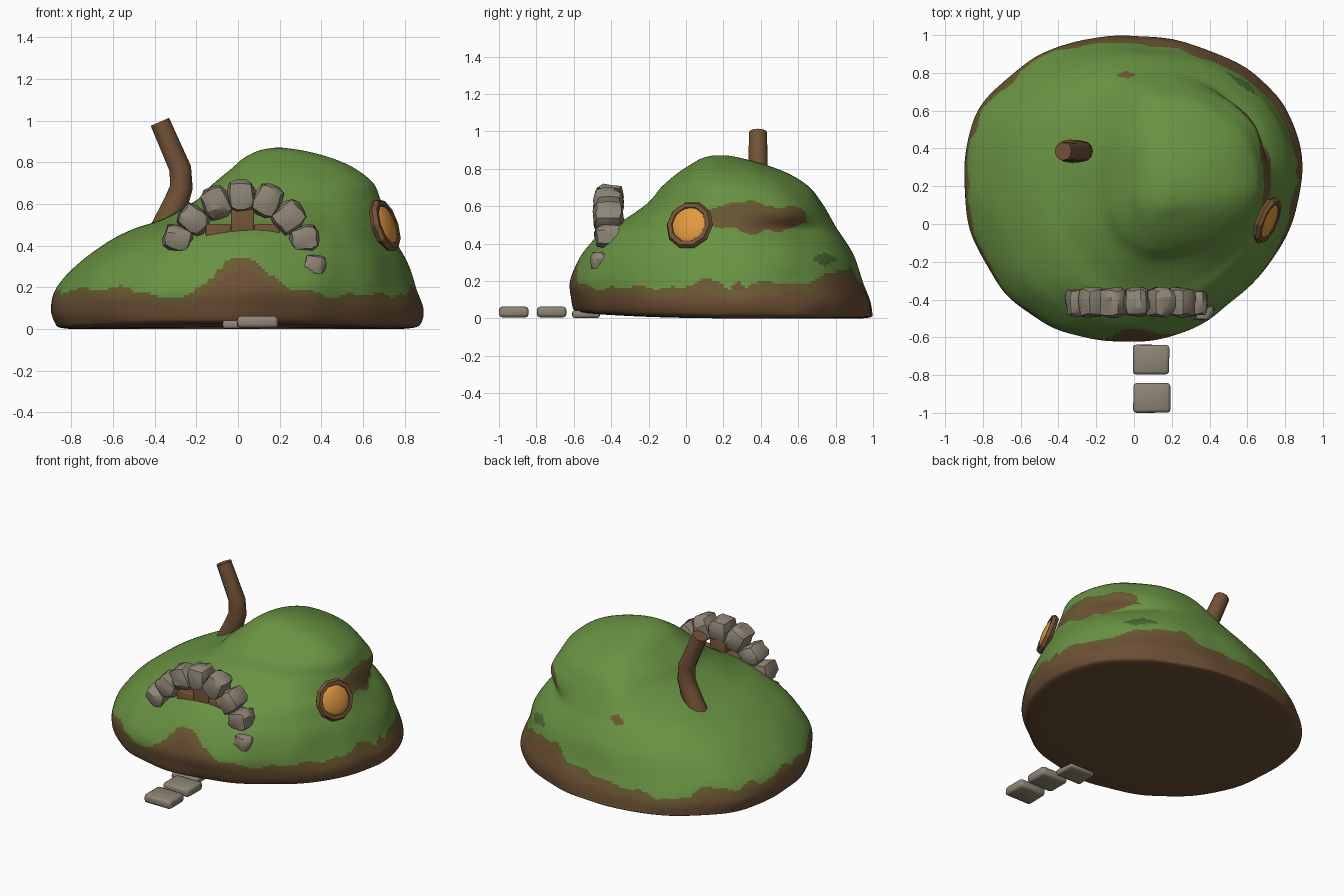
import bpy, bmesh, math, random
from mathutils import Vector, noise

random.seed(4)
cube = bpy.data.objects.get("Cube")
if cube:
    bpy.data.objects.remove(cube, do_unlink=True)


def material(name, *rgb):
    mat = bpy.data.materials.new(name)
    mat.use_nodes = True
    mat.diffuse_color = (*rgb, 1)
    mat.node_tree.nodes["Principled BSDF"].inputs["Base Color"].default_value = (*rgb, 1)
    return mat


GRASS = material("grass_green", .14, .29, .055)
SOIL = material("soil_brown", .15, .078, .034)
TURF = material("turf_edge_olive_brown", .14, .098, .032)
MOSS = material("dark_moss", .07, .14, .035)
WOOD = material("wood_brown", .17, .085, .038)
STONE = material("stone_grey", .27, .235, .18)
GLOW = material("window_amber", .75, .32, .05)


def finish(obj, *mats, angle=40):
    """Add the materials and smooth everything but the sharp edges."""
    for mat in mats:
        obj.data.materials.append(mat)
    bpy.ops.object.select_all(action='DESELECT')
    obj.select_set(True)
    bpy.context.view_layer.objects.active = obj
    bpy.ops.object.shade_smooth_by_angle(angle=math.radians(angle))
    return obj


def from_bmesh(name, bm):
    bmesh.ops.recalc_face_normals(bm, faces=bm.faces)
    mesh = bpy.data.meshes.new(name)
    bm.to_mesh(mesh)
    bm.free()
    obj = bpy.data.objects.new(name, mesh)
    bpy.context.collection.objects.link(obj)
    return obj


def bump(value, centre, width):
    return math.exp(-((value - centre) / width) ** 2)


# Hill: contour lines given as height, left, right, front and back extent
CONTOURS = [
    (0, -.8, .78, -.52, .94), (.008, -.86, .85, -.57, .99), (.03, -.88, .88, -.59, .995),
    (.1, -.9, .89, -.61, .985), (.2, -.87, .85, -.62, .945),
    (.33, -.75, .8, -.56, .9), (.42, -.62, .755, -.49, .85),
    (.48, -.5, .73, -.42, .81), (.53, -.36, .705, -.33, .78),
    (.62, -.2, .675, -.2, .725), (.7, -.12, .645, -.13, .66),
    (.77, -.03, .56, -.05, .55), (.82, .03, .45, .02, .43),
    (.855, .1, .32, .08, .3), (.87, .17, .22, .14, .22)]
STEPS, SEGMENTS = 9, 260


def contour_at(t):
    """Smooth interpolation between the contour rows."""
    last = len(CONTOURS) - 1
    i = min(int(t), last - 1)
    f = t - i
    rows = [CONTOURS[max(0, min(last, i + k))] for k in (-1, 0, 1, 2)]
    return [b + f / 2 * (c - a + f * (2*a - 5*b + 4*c - d + f * (3*(b - c) + d - a)))
            for a, b, c, d in zip(*rows)]


def hill_point(t, angle):
    z, left, right, front, back = contour_at(t)
    mid_x, mid_y = -.05 + .28 * z, .3 - .14 * z
    c, s = math.cos(angle), math.sin(angle)
    # fuller at the front right corner, leaner at the front left
    power = .95 if s > 0 else 1.07 if c > 0 else .87
    p = Vector(((right - mid_x if c > 0 else mid_x - left) * math.copysign(abs(c) ** power, c),
                (back - mid_y if s > 0 else mid_y - front) * math.copysign(abs(s) ** power, s), 0))
    # ledge on the left flank, and a gently lumpy surface
    ledge = bump(math.remainder(angle, math.tau), .6, .45)
    p *= 1 + ledge * (.05 * bump(z, .585, .07) - .06 * bump(z, .475, .045) + .02 * bump(z, .3, .08))
    p += Vector((mid_x, mid_y, z))
    lump = noise.noise(p * 4) * .014
    p.x += lump * c
    p.y = min(p.y + lump * s, 1)
    p.z = max(0, z + .025 * max(0, -s) ** 2 * bump(z, 0, .03))
    return p


bm = bmesh.new()
rings = [[bm.verts.new(hill_point(k / STEPS, math.tau * j / SEGMENTS)) for j in range(SEGMENTS)]
         for k in range((len(CONTOURS) - 1) * STEPS + 1)]
for low, high in zip(rings, rings[1:]):
    for j in range(SEGMENTS):
        n = (j + 1) % SEGMENTS
        bm.faces.new((low[j], low[n], high[n], high[j]))
for ring, centre in ((rings[0], (0, .25, .01)), (rings[-1], (.2, .18, .872))):
    hub = bm.verts.new(centre)
    for j in range(SEGMENTS):
        bm.faces.new((ring[j], ring[(j + 1) % SEGMENTS], hub))


def inside(u, v, cu, cv, ru, rv):
    return abs((u - cu) / ru) + abs((v - cv) / rv) < 1


def ground_colour(p):
    """Bare soil round the foot, a turf fringe above it and a few worn patches."""
    x, y, z = p
    angle = math.atan2(y - .25, x)
    rough = noise.noise(Vector((x * 6, y * 6, 0))) * .04
    soil = .125 + rough + .1 * bump(angle, .9, .3) - .045 * bump(angle, 2.2, .7)
    if y < .2:
        soil += .18 * bump(x, .02, .16)
    if z < soil:
        return 1
    if z < soil + .055 + noise.noise(p * 8) * .03:
        return 2
    if x > .4:
        wobble = noise.noise(p * 10) * .03
        if inside(y, z + wobble, .47, .51, .19, .055) or inside(y, z, .28, .14, .06, .06):
            return 1
        if ((y - .37) / .28) ** 2 + ((z + wobble - .54) / .075) ** 2 < 1:
            return 2
        if inside(y, z, .74, .315, .075, .038):
            return 3
    return 2 if inside(x, y, -.04, .79, .055, .022) else 0


for face in bm.faces:
    face.material_index = ground_colour(face.calc_center_median())
finish(from_bmesh("hill", bm), GRASS, SOIL, TURF, MOSS, angle=80)


def block(name, centre, size, mat, bevel, jitter=0.0):
    """Bevelled box with slightly uneven corners."""
    bm = bmesh.new()
    bmesh.ops.create_cube(bm, size=1)
    for v in bm.verts:
        v.co = Vector(a * b * (1 - random.uniform(0, jitter)) for a, b in zip(v.co, size))
    bmesh.ops.bevel(bm, geom=bm.edges[:], offset=bevel, segments=2, affect='EDGES', profile=.5)
    obj = from_bmesh(name, bm)
    obj.location = centre
    return finish(obj, mat, angle=50)


# Stepping stones
block("path_stone_outer", (.095, -.92, .034), (.2, .16, .058), STONE, .017, .04)
block("path_stone_middle", (.09, -.718, .034), (.198, .16, .058), STONE, .017, .04)
block("path_stone_inner", (.02, -.535, .022), (.19, .15, .04), STONE, .012, .04)

# Door planks, half sunk in the slope
for name, x, width, top in (("left", .14, .12, .505), ("centre", .022, .11, .585),
                            ("right", -.095, .12, .505)):
    block("door_plank_" + name, (x, -.395, top - .1), (width, .07, .2), WOOD, .006)


def rock(name, centre, size, turn):
    """Rough boulder: a rounded cube with random dents."""
    bm = bmesh.new()
    bmesh.ops.create_cube(bm, size=1)
    bmesh.ops.subdivide_edges(bm, edges=bm.edges[:], cuts=2, use_grid_fill=True)
    for v in bm.verts:
        v.co = v.co.lerp(v.co.normalized() * .6, .65) * random.uniform(.88, 1.07)
        v.co = Vector(a * b for a, b in zip(v.co, size))
    obj = from_bmesh(name, bm)
    obj.location = centre
    obj.rotation_euler.y = turn
    finish(obj, STONE, angle=32)


# Stone arch over the door
ARCH = [(-.29, .435, .125), (-.215, .525, .135), (-.105, .605, .14), (.015, .64, .135),
        (.14, .615, .14), (.245, .54, .14), (.32, .435, .125), (.367, .31, .095)]
for i, (x, z, size) in enumerate(ARCH):
    y = -.415 if i < len(ARCH) - 1 else -.456
    rock(f"arch_stone_{i + 1}", (x, y, z), (size * .92, min(.15, size * 1.12), size * 1.06),
         math.atan2(x - .02, z - .36))

# Bent chimney, thicker at the foot
curve = bpy.data.curves.new("chimney", 'CURVE')
curve.dimensions = '3D'
curve.bevel_depth, curve.bevel_resolution, curve.use_fill_caps = .048, 4, True
path = [(-.375, .45, 1.3), (-.3, .6, 1.25), (-.272, .68, 1.15), (-.277, .77, 1.1), (-.375, .995, 1)]
spline = curve.splines.new('POLY')
spline.points.add(len(path) - 1)
for point, (x, z, thickness) in zip(spline.points, path):
    point.co = (x, .385, z, 1)
    point.radius = thickness
chimney = bpy.data.objects.new("chimney", curve)
bpy.context.collection.objects.link(chimney)
bpy.ops.object.select_all(action='DESELECT')
chimney.select_set(True)
bpy.context.view_layer.objects.active = chimney
bpy.ops.object.convert(target='MESH')
finish(bpy.context.object, WOOD, angle=60)

# Round window with a domed pane, set into the left flank
facing = Vector((.87, -.36, .3)).to_track_quat('Z', 'Y').to_euler()
spot = Vector((.705, .02, .498))
bpy.ops.mesh.primitive_torus_add(location=spot, rotation=facing, major_segments=10,
                                 minor_segments=6, major_radius=.11, minor_radius=.024)
bpy.context.object.name = "window_frame"
finish(bpy.context.object, WOOD, angle=30)
bpy.ops.mesh.primitive_uv_sphere_add(segments=20, ring_count=12, radius=.105, location=spot,
                                     rotation=facing, scale=(1, 1, .32))
bpy.context.object.name = "window_pane"
finish(bpy.context.object, GLOW)
